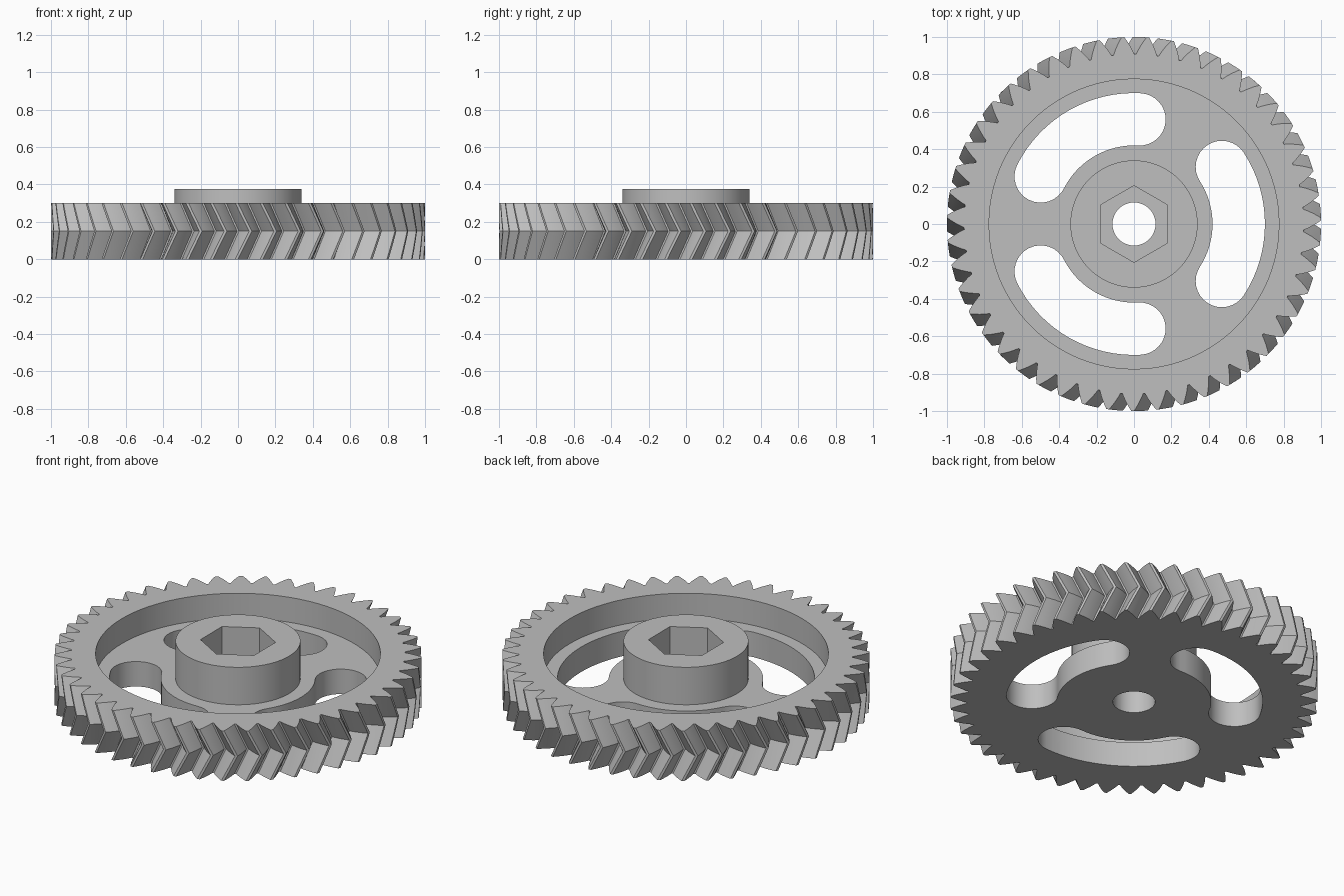
import bpy
import bmesh
from math import pi, sin, cos, acos, sqrt, radians

default = bpy.data.objects.get("Cube")
if default:
    bpy.data.objects.remove(default, do_unlink=True)

grey = bpy.data.materials.new("light_grey")
grey.use_nodes = True
grey.diffuse_color = (0.52, 0.52, 0.52, 1)
grey.node_tree.nodes["Principled BSDF"].inputs["Base Color"].default_value = (0.52, 0.52, 0.52, 1)

# Main dimensions
TEETH = 47
MODULE = 2 / (TEETH + 2)
PITCH_R = TEETH * MODULE / 2
ROOT_R = 0.908
BASE_R = PITCH_R * cos(radians(30))
TWIST = radians(200 / TEETH)
THICK, WEB, HUB_TOP = 0.3, 0.15, 0.375
HUB_R, BORE_R, HEX_R, RIM_R = 0.34, 0.115, 0.205, 0.775


def polar(r, a):
    return (r * cos(a), r * sin(a))


def circle(r, n, start=0.0):
    return [polar(r, start + 2 * pi * i / n) for i in range(n)]


def loft(name, outline, levels):
    """Closed solid through (height, turn) levels of one outline."""
    bm = bmesh.new()
    rings = []
    for z, turn in levels:
        c, s = cos(turn), sin(turn)
        rings.append([bm.verts.new((x * c - y * s, x * s + y * c, z)) for x, y in outline])
    n = len(outline)
    for low, high in zip(rings, rings[1:]):
        for i in range(n):
            j = (i + 1) % n
            bm.faces.new((low[i], low[j], high[j], high[i]))
    bm.faces.new(rings[0][::-1])
    bm.faces.new(rings[-1])
    mesh = bpy.data.meshes.new(name)
    bm.to_mesh(mesh)
    bm.free()
    mesh.materials.append(grey)
    obj = bpy.data.objects.new(name, mesh)
    bpy.context.collection.objects.link(obj)
    return obj


def activate(obj):
    bpy.ops.object.select_all(action="DESELECT")
    obj.select_set(True)
    bpy.context.view_layer.objects.active = obj


def cut(obj, outline, z0, z1):
    tool = loft("cutter", outline, [(z0, 0), (z1, 0)])
    tool.hide_render = True
    mod = obj.modifiers.new("cut", "BOOLEAN")
    mod.operation = "DIFFERENCE"
    mod.solver = "EXACT"
    mod.object = tool
    activate(obj)
    bpy.ops.object.modifier_apply(modifier=mod.name)
    bpy.data.objects.remove(tool, do_unlink=True)


def smooth(obj):
    activate(obj)
    bpy.ops.object.shade_smooth_by_angle(angle=radians(28))


# Involute tooth outline
def involute(r):
    a = acos(BASE_R / r)
    return sqrt((r / BASE_R) ** 2 - 1) - a


def half_angle(r):
    return pi / (2 * TEETH) + involute(PITCH_R) - involute(r)


radii = [ROOT_R + (1 - ROOT_R) * i / 4 for i in range(5)]
teeth = []
for k in range(TEETH):
    mid = pi / 2 + 2 * pi * k / TEETH
    teeth += [polar(r, mid - half_angle(r)) for r in radii]
    teeth += [polar(r, mid + half_angle(r)) for r in reversed(radii)]

# Herringbone body: the teeth lean one way, then back
STEPS = 6
levels = [(THICK * i / STEPS, -TWIST * abs(2 * i / STEPS - 1)) for i in range(STEPS + 1)]
gear = loft("herringbone_gear", teeth, levels)


# Curved slot with round ends
def slot(turn, r=0.56, w=0.14, reach=radians(33), n=16):
    pts = [polar(r + w, turn - reach + 2 * reach * i / n) for i in range(n + 1)]
    for end, flip in ((turn + reach, 0), (turn - reach, pi)):
        cx, cy = polar(r, end)
        for i in range(1, n):
            dx, dy = polar(w, end + flip + pi * i / n)
            pts.append((cx + dx, cy + dy))
        if not flip:
            pts += [polar(r - w, turn + reach - 2 * reach * i / n) for i in range(n + 1)]
    return pts


cut(gear, circle(RIM_R, 96), WEB, THICK + 0.1)
cut(gear, circle(BORE_R, 40), -0.1, THICK + 0.1)
for k in range(3):
    cut(gear, slot(2 * pi * k / 3), -0.1, THICK + 0.1)
smooth(gear)

# Hub with a hexagonal nut pocket
hub = loft("hub", circle(HUB_R, 64), [(WEB, 0), (HUB_TOP, 0)])
cut(hub, circle(HEX_R, 6, pi / 2), WEB - 0.1, HUB_TOP + 0.1)
smooth(hub)
